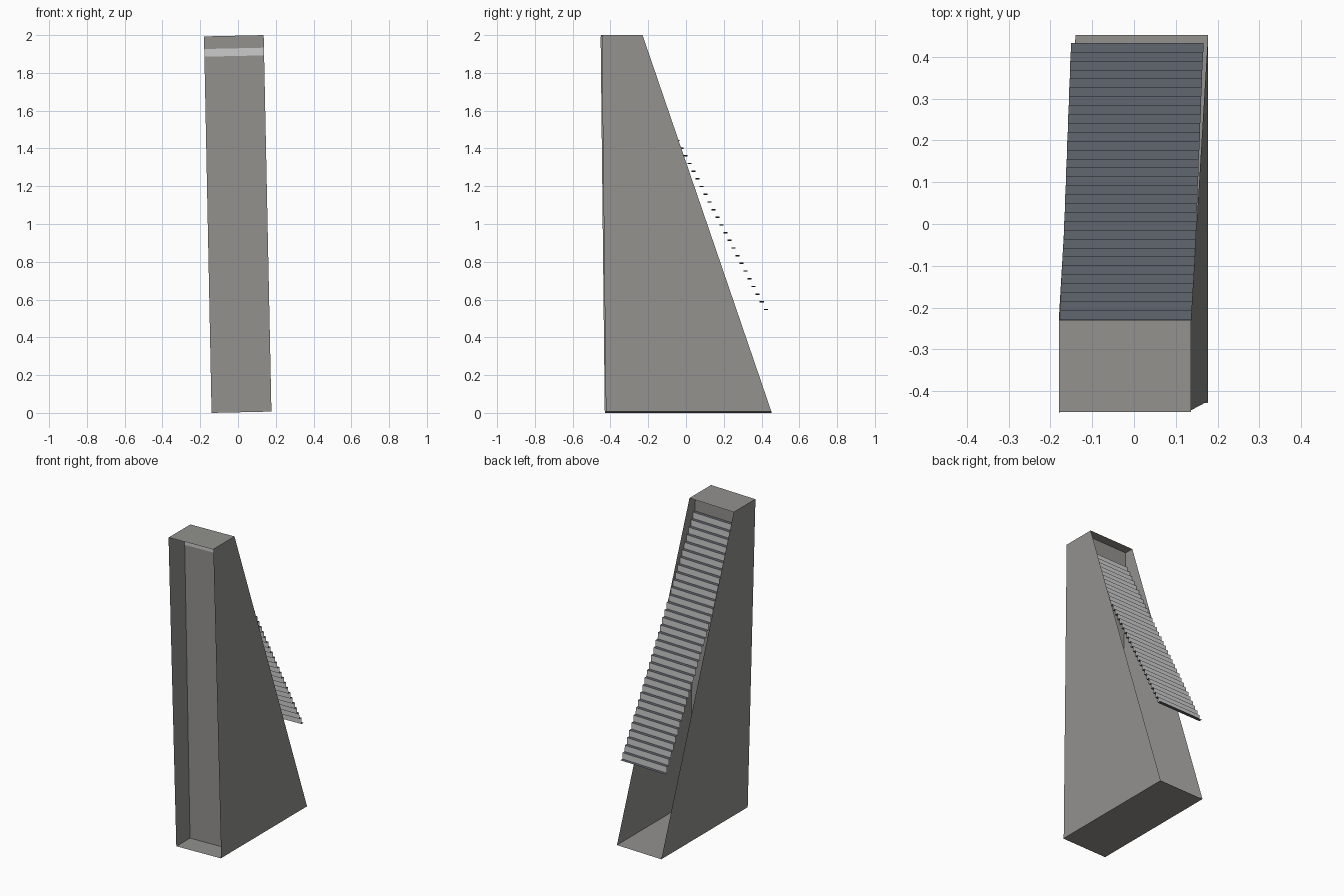
import bpy

if "Cube" in bpy.data.objects:
    bpy.data.objects.remove(bpy.data.objects["Cube"])


def colour(name, rgb):
    mat = bpy.data.materials.new(name)
    mat.diffuse_color = (*rgb, 1)
    mat.use_nodes = True
    mat.node_tree.nodes["Principled BSDF"].inputs["Base Color"].default_value = mat.diffuse_color
    return mat


SHELL = colour("warm_grey", (0.29, 0.285, 0.27))
TREAD = colour("dark_slate", (0.12, 0.132, 0.155))
RISER = colour("light_grey", (0.8, 0.8, 0.8))


# The whole model leans slightly: map (side, y, z) to a leaning position
def place(side, y, z):
    x = (-0.14 if side < 0 else 0.177) - (0.02 if side < 0 else 0.0205) * z
    return (x, y, z * 0.9965 + (0.007 if side > 0 else 0.0))


def make(name, verts, faces, mats):
    mesh = bpy.data.meshes.new(name)
    mesh.from_pydata(verts, [], faces)
    for mat in mats:
        mesh.materials.append(mat)
    for i, face in enumerate(mesh.polygons):
        face.material_index = i % len(mats)
    mesh.update()
    obj = bpy.data.objects.new(name, mesh)
    bpy.context.collection.objects.link(obj)
    return obj


# Thin sheet that runs from the left wall to the right wall along a y-z path
def sheet(name, path, mats=(SHELL,)):
    verts = [place(s, y, z) for y, z in path for s in (-1, 1)]
    faces = [(2 * i, 2 * i + 1, 2 * i + 3, 2 * i + 2) for i in range(len(path) - 1)]
    return make(name, verts, faces, mats)


# Tapered side walls
def wall(name, side):
    skew = 0.006 if side > 0 else 0.0
    profile = [(-0.43 + skew, 0), (0.452, 0), (-0.23, 2), (-0.452 + skew, 2)]
    order = (0, 1, 2, 3) if side > 0 else (3, 2, 1, 0)
    return make(name, [place(side, y, z) for y, z in profile], [order], (SHELL,))


wall("left_wall", -1)
wall("right_wall", 1)

# Floor, lid and recessed front panel
sheet("floor", [(0.452, 0), (-0.428, 0)])
sheet("lid", [(-0.45, 2), (-0.23, 2)])
sheet("recessed_panel", [(-0.29, 2), (-0.29, 0)])

# Folded staircase: dark treads alternate with light risers
STEPS, GOING, RISE = 34, 0.0213, 0.0408
y, z = 0.433, 0.546
path = [(y, z)]
for i in range(STEPS):
    y -= GOING
    path.append((y, z))
    z += RISE
    path.append((y, z))
sheet("staircase", path, (TREAD, RISER))
